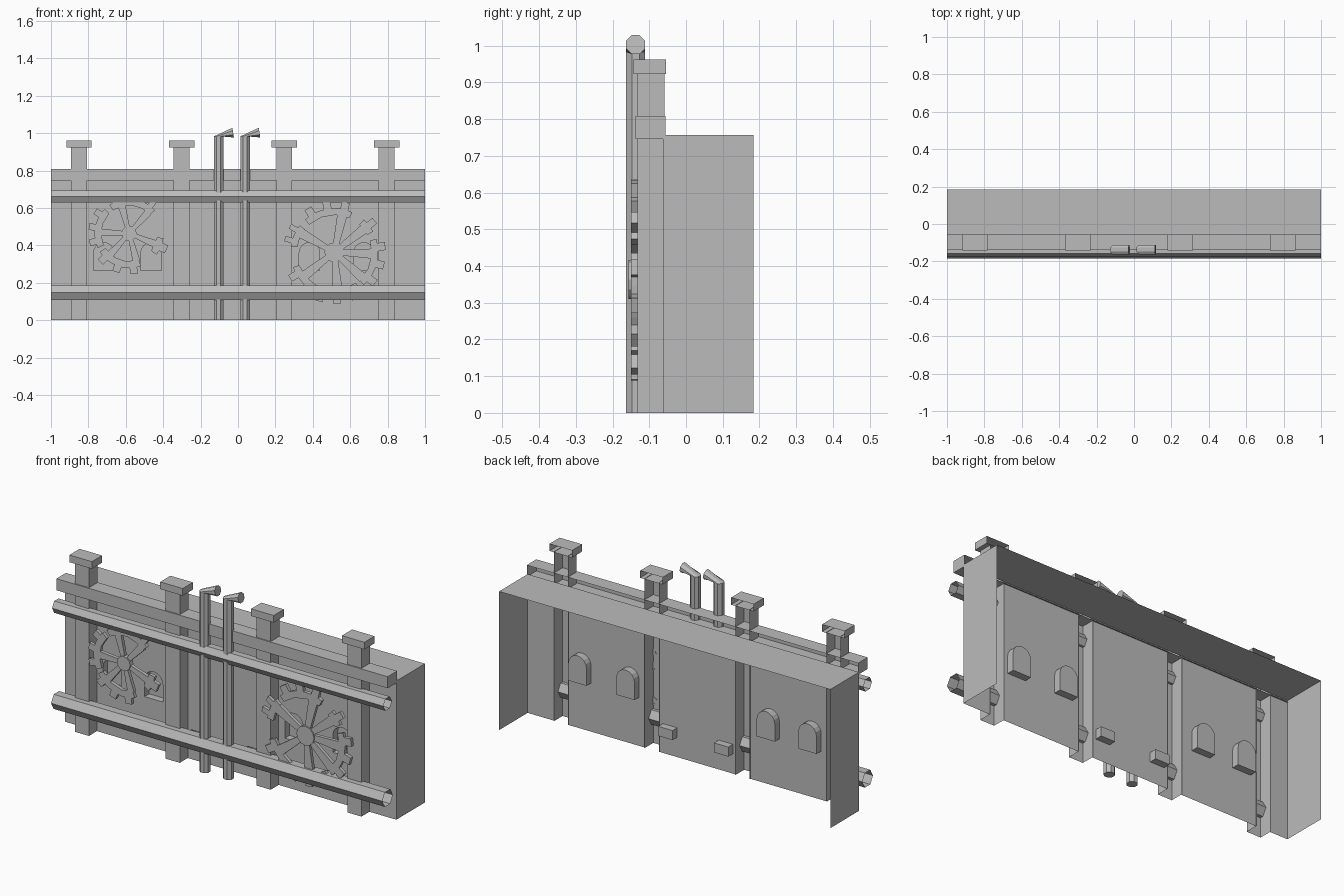
import bpy, bmesh
from math import sin, cos, pi, radians, sqrt
from mathutils import Vector

cube = bpy.data.objects.get("Cube")
if cube:
    bpy.data.objects.remove(cube, do_unlink=True)

grey = bpy.data.materials.new("plain grey")
grey.use_nodes = True
grey.diffuse_color = (0.5, 0.5, 0.5, 1)
grey.node_tree.nodes["Principled BSDF"].inputs["Base Color"].default_value = (0.5, 0.5, 0.5, 1)

WALL, PILLAR_FRONT, BACK = -0.063, -0.132, 0.184
PILLARS = [-0.85, -0.3015, 0.2475, 0.795]
HALF = 0.0425


def finish(name, bm, normals=True):
    if normals:
        bmesh.ops.recalc_face_normals(bm, faces=bm.faces)
    me = bpy.data.meshes.new(name)
    bm.to_mesh(me)
    bm.free()
    me.materials.append(grey)
    ob = bpy.data.objects.new(name, me)
    bpy.context.collection.objects.link(ob)
    return ob


def loft(bm, rings, cap_start=False, cap_end=False):
    """Skin a list of closed rings."""
    rows = [[bm.verts.new(p) for p in ring] for ring in rings]
    n = len(rows[0])
    for a, b in zip(rows, rows[1:]):
        for i in range(n):
            j = (i + 1) % n
            bm.faces.new((a[i], a[j], b[j], b[i]))
    if cap_start:
        bm.faces.new(rows[0][::-1])
    if cap_end:
        bm.faces.new(rows[-1])


def prism(bm, outline, y0, y1, front=True, back=True):
    """Extrude an (x, z) outline along y."""
    loft(bm, [[(x, y, z) for x, z in outline] for y in (y0, y1)], front, back)


def rect(x0, x1, z0, z1):
    return [(x0, z0), (x1, z0), (x1, z1), (x0, z1)]


def arch(cx, z0, z1, half):
    spring = z1 - half
    curve = [(cx + half * cos(pi * k / 8), spring + half * sin(pi * k / 8)) for k in range(9)]
    return [(cx - half, z0), (cx + half, z0)] + curve


# Thin casing: top and two sides, open below and behind
bm = bmesh.new()
path = [(-1, 0), (-1, 0.757), (1, 0.757), (1, 0)]
rows = [[bm.verts.new((x, y, z)) for x, z in path] for y in (WALL, BACK)]
for i in range(3):
    bm.faces.new((rows[0][i], rows[1][i], rows[1][i + 1], rows[0][i + 1]))
finish("casing", bm, normals=False)


# Wall panels with pushed-back niches
def wall_panel(name, x0, x1, niches):
    bm = bmesh.new()
    edges = []
    for outline in [rect(x0, x1, 0, 0.757)] + niches:
        vs = [bm.verts.new((x, WALL, z)) for x, z in outline]
        edges += [bm.edges.new((vs[i], vs[i - 1])) for i in range(len(vs))]
    bmesh.ops.triangle_fill(bm, edges=edges, use_beauty=True, normal=Vector((0, -1, 0)))
    for outline in niches:
        prism(bm, outline, WALL, WALL + 0.04, front=False)
    bmesh.ops.remove_doubles(bm, verts=bm.verts, dist=0.0001)
    bmesh.ops.recalc_face_normals(bm, faces=bm.faces)
    bm.faces.ensure_lookup_table()
    widest = max(bm.faces, key=lambda f: f.calc_area())
    if widest.normal.y > 0:
        bmesh.ops.reverse_faces(bm, faces=bm.faces)
    finish(name, bm, normals=False)


def arches(*centres):
    return [arch(c, 0.265, 0.415, 0.055) for c in centres]


bounds = [-1] + [p + s * HALF for p in PILLARS for s in (-1, 1)] + [1]
slots = [rect(c - 0.043, c + 0.043, 0.108, 0.16) for c in (-0.196, 0.14)]
niche_sets = [[], arches(-0.717, -0.465), slots, arches(0.382, 0.672), []]
for i, niches in enumerate(niche_sets):
    wall_panel(f"wall_panel_{i + 1}", bounds[2 * i], bounds[2 * i + 1], niches)

# Pillars: channels open behind, each with a hollow cap
for i, cx in enumerate(PILLARS):
    bm = bmesh.new()
    path = [(cx - HALF, -0.058), (cx - HALF, PILLAR_FRONT), (cx + HALF, PILLAR_FRONT), (cx + HALF, -0.058)]
    low, high = [[bm.verts.new((x, y, z)) for x, y in path] for z in (0, 0.925)]
    for k in range(3):
        bm.faces.new((low[k], low[k + 1], high[k + 1], high[k]))
    finish(f"pillar_{i + 1}", bm, normals=False)
    bm = bmesh.new()
    prism(bm, rect(cx - 0.068, cx + 0.068, 0.923, 0.962), -0.143, -0.055, back=False)
    finish(f"pillar_cap_{i + 1}", bm)

# Top beam, hollow behind
bm = bmesh.new()
prism(bm, rect(-1, 1, 0.746, 0.809), -0.138, -0.056, back=False)
finish("top_beam", bm)

# Horizontal six-sided open pipes
for name, z, r in (("upper_pipe", 0.662, 0.037), ("lower_pipe", 0.147, 0.046)):
    bm = bmesh.new()
    loft(bm, [[(x, -0.138 + r * cos(k * pi / 3), z + r * sin(k * pi / 3)) for k in range(6)]
              for x in (-1, 1)])
    finish(name, bm)

# Vertical eight-sided pipes with bent spouts
for name, cx in (("right_spout_pipe", -0.103), ("left_spout_pipe", 0.038)):
    bm = bmesh.new()
    r = 0.028
    ring = [(r * cos((k + 0.5) * pi / 4), r * sin((k + 0.5) * pi / 4)) for k in range(8)]
    rings = [[(cx + u, -0.137 + v, z) for u, v in ring] for z in (0, 0.983)]
    rings.append([(cx + 0.077 + 0.15 * u, -0.137 + v, 1.003 - u) for u, v in ring])
    loft(bm, rings, True, True)
    finish(name, bm)


# Broken gears: hub, flared spokes and toothed rim pieces
def polar(c, r, deg):
    return c[0] + r * cos(radians(deg)), c[1] + r * sin(radians(deg))


def gear(name, c, hub, inner, outer, tip, spokes, arcs, pitch):
    bm = bmesh.new()
    prism(bm, [polar(c, hub, k * 30) for k in range(12)], -0.156, -0.128)
    for a in spokes:
        d = Vector((cos(radians(a)), sin(radians(a))))
        side = Vector((-d.y, d.x))
        mid = Vector(c)
        w = hub * 0.3
        outline = [mid + d * r + side * s for r, s in
                   ((hub * 0.8, -w), (inner * 1.03, -w * 1.7), (inner * 1.03, w * 1.7), (hub * 0.8, w))]
        prism(bm, [tuple(p) for p in outline], -0.15, -0.131)
    for start, end in arcs:
        count = max(1, round((end - start) / pitch))
        step = (end - start) / count
        rim, inside = [], []
        for k in range(count):
            a = start + k * step
            rim += [polar(c, r, a + f * step) for f, r in
                    ((0, outer), (0.26, outer), (0.3, tip), (0.7, tip), (0.74, outer))]
            inside.append(polar(c, inner, a))
        rim.append(polar(c, outer, end))
        inside.append(polar(c, inner, end))
        prism(bm, rim + inside[::-1], -0.15, -0.131)
    finish(name, bm)


gear("right_gear", (-0.582, 0.464), 0.04, 0.15, 0.185, 0.218,
     (48, 105, 178, 228, 285, 338), ((42, 125), (135, 205), (212, 290), (322, 352)), 23)
gear("left_gear", (0.515, 0.363), 0.053, 0.2, 0.235, 0.275,
     (38, 78, 150, 218, 275, 318, 358), ((28, 48), (66, 132), (142, 172), (200, 305), (312, 378)), 20)
